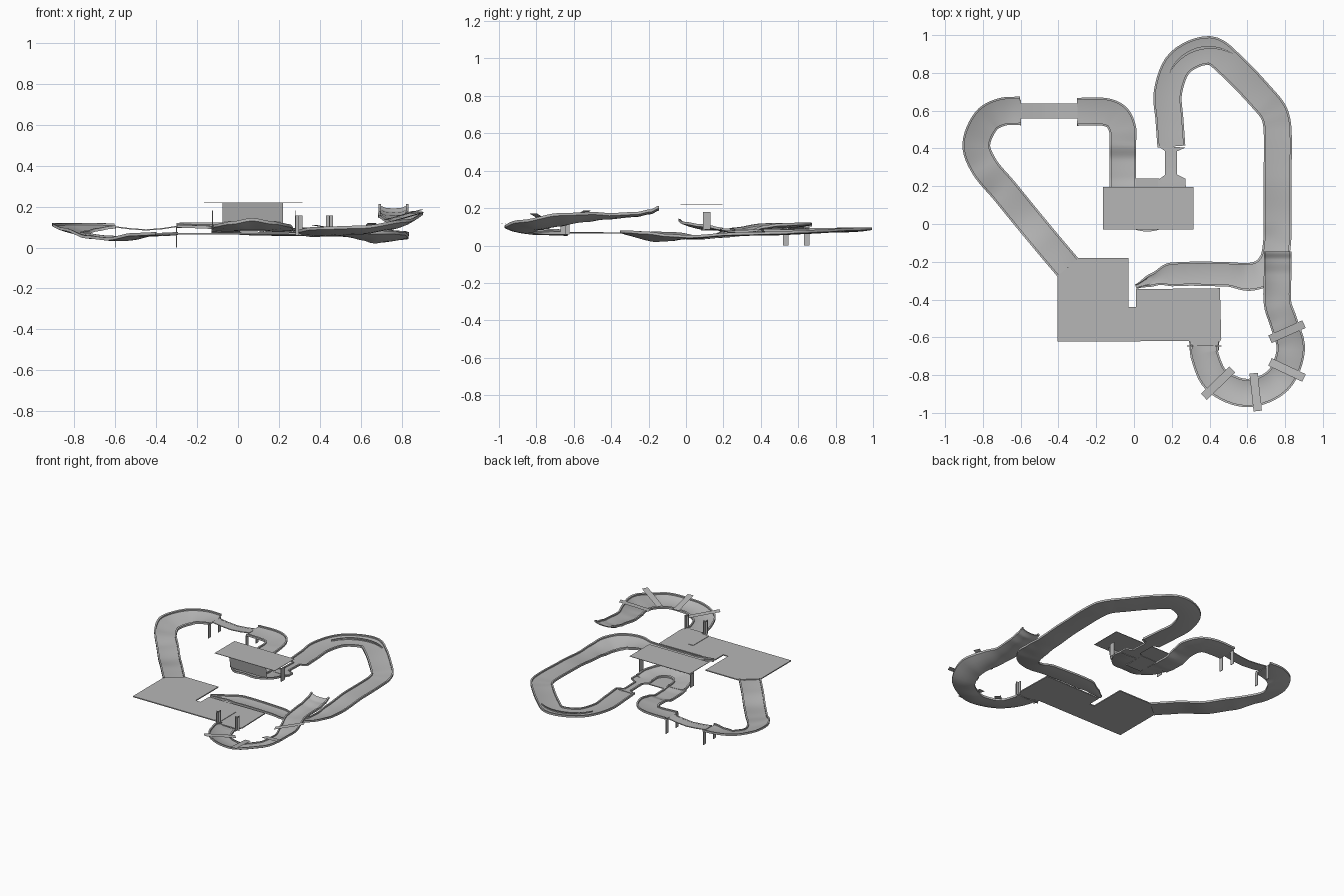
import bpy, bmesh, math
from mathutils import Vector

grey = bpy.data.materials.new("plain grey")
grey.diffuse_color = (0.47, 0.47, 0.47, 1)


def finish(name, bm, smooth=False):
    bmesh.ops.recalc_face_normals(bm, faces=bm.faces)
    me = bpy.data.meshes.new(name)
    bm.to_mesh(me)
    bm.free()
    me.materials.append(grey)
    ob = bpy.data.objects.new(name, me)
    bpy.context.collection.objects.link(ob)
    if smooth:
        bpy.ops.object.select_all(action='DESELECT')
        ob.select_set(True)
        bpy.context.view_layer.objects.active = ob
        bpy.ops.object.shade_smooth_by_angle(angle=math.radians(25))
    return ob


def box(name, x0, x1, y0, y1, z0, z1):
    bm = bmesh.new()
    bmesh.ops.create_cube(bm, size=1)
    for v in bm.verts:
        v.co = ((x0 + x1) / 2 + v.co.x * (x1 - x0),
                (y0 + y1) / 2 + v.co.y * (y1 - y0),
                (z0 + z1) / 2 + v.co.z * (z1 - z0))
    return finish(name, bm)


def resample(pts, sub):
    """Chord-length Hermite in plan, linear in height and width."""
    if sub == 1:
        return pts
    n = len(pts)
    P = [Vector(p[:2]) for p in pts]
    L = [(P[i + 1] - P[i]).length for i in range(n - 1)]
    M = []
    for i in range(n):
        a, b = max(i - 1, 0), min(i + 1, n - 1)
        M.append((P[b] - P[a]) / sum(L[a:b]))
    out = []
    for i in range(n - 1):
        for k in range(sub):
            t = k / sub
            h = t * t * (3 - 2 * t)
            q = (P[i] * (1 - h) + P[i + 1] * h
                 + M[i] * L[i] * (t ** 3 - 2 * t * t + t)
                 + M[i + 1] * L[i] * (t ** 3 - t * t))
            out.append((q.x, q.y) + tuple(
                pts[i][j] * (1 - h) + pts[i + 1][j] * h for j in (2, 3, 4)))
    return out + [pts[-1]]


def track(name, pts, sub=6, sag=0.004, lip=0.009, thick=0.005):
    """Points are x, y, left height, right height, width."""
    S = resample(pts, sub)
    bm = bmesh.new()
    rings = []
    for i, (x, y, zl, zr, w) in enumerate(S):
        a, b = S[max(i - 1, 0)], S[min(i + 1, len(S) - 1)]
        d = Vector((b[0] - a[0], b[1] - a[1])).normalized()
        h = w / 2
        e = h - min(0.011, w * 0.2)
        m = h * 0.5
        prof = [(-h, lip), (-e, lip), (-e, 0), (-m, -sag * .8), (0, -sag),
                (m, -sag * .8), (e, 0), (e, lip), (h, lip), (h, -thick),
                (m, -sag * .8 - thick), (0, -sag - thick),
                (-m, -sag * .8 - thick), (-h, -thick)]
        ring = []
        for u, dz in prof:
            f = (u + h) / w
            ring.append(bm.verts.new((x + d.y * u, y - d.x * u,
                                      zl * (1 - f) + zr * f + dz)))
        rings.append(ring)
    for r, s in zip(rings, rings[1:]):
        for j in range(len(r)):
            k = (j + 1) % len(r)
            bm.faces.new((r[j], r[k], s[k], s[j]))
    bm.faces.new(rings[0])
    bm.faces.new(rings[-1])
    return finish(name, bm, True)


# Flat start platform with slot
bm = bmesh.new()
outline = [(-.405, -.275), (-.293, -.18), (-.03, -.18), (-.03, -.44),
           (.01, -.44), (.01, -.345), (.455, -.34), (.462, -.61), (.44, -.645),
           (.30, -.645), (.29, -.62), (-.405, -.622)]
f = bm.faces.new([bm.verts.new((x, y, .063)) for x, y in outline])
r = bmesh.ops.extrude_face_region(bm, geom=[f])
for v in r["geom"]:
    if isinstance(v, bmesh.types.BMVert):
        v.co.z += .007
finish("start_platform", bm)
box("platform_strip", .25, .292, -.62, -.44, .07, .073)

# West track: diagonal dip, banked bend
track("west_track", [
    (-.35, -.23, .066, .066, .147), (-.46, -.10, .062, .062, .147),
    (-.58, .045, .040, .040, .147), (-.69, .18, .050, .050, .147),
    (-.792, .303, .088, .060, .147), (-.835, .42, .110, .064, .147),
    (-.782, .547, .112, .072, .149), (-.70, .593, .112, .085, .149),
    (-.60, .60, .108, .098, .149)])

# Sagging narrow bridge on four posts
track("narrow_bridge", [
    (-.60, .598, .103, .103, .078), (-.53, .598, .094, .094, .078),
    (-.45, .598, .088, .088, .078), (-.37, .598, .094, .094, .078),
    (-.30, .598, .105, .105, .078)], sub=2, sag=0, lip=0.001)
for x in (-.60, -.30):
    for y in (.518, .63):
        box("bridge_post", x - .002, x + .002, y, y + .03, 0, .1)

# North bend after the bridge, down to the pit bend
track("north_bend", [
    (-.30, .594, .112, .102, .148), (-.16, .594, .114, .098, .148),
    (-.093, .567, .114, .096, .148), (-.06, .50, .110, .096, .145),
    (-.06, .42, .098, .096, .14), (-.06, .34, .074, .074, .14),
    (-.06, .25, .076, .076, .14), (-.06, .18, .085, .085, .14)])

# Banked U-bend under the roof
track("pit_bend", [
    (-.06, .19, .086, .088, .13), (-.05, .11, .087, .105, .13),
    (.0, .045, .088, .118, .13), (.07, .025, .088, .135, .13),
    (.14, .045, .088, .118, .13), (.19, .11, .087, .105, .13),
    (.20, .19, .086, .088, .14)], sub=4)
box("pit_floor", .01, .135, .08, .24, .080, .086)

# Roof, leaning board and side pillars
box("roof", -.165, .315, -.03, .195, .217, .220)
bm = bmesh.new()
q = [bm.verts.new(c) for c in ((-.075, .022, .118), (.22, .022, .118),
                               (.22, .003, .217), (-.075, .003, .217))]
f = bm.faces.new(q)
bmesh.ops.solidify(bm, geom=[f], thickness=.003)
finish("leaning_board", bm)
for x in (-.125, .28):
    box("roof_pillar", x - .002, x + .002, .09, .132, .085, .18)

# Narrow neck leading to the east track
track("neck", [
    (.20, .19, .086, .086, .148), (.20, .235, .085, .085, .148),
    (.196, .262, .083, .083, .062), (.196, .385, .080, .080, .062),
    (.198, .41, .080, .080, .148)], sub=1, sag=0, lip=0.006)

# East track: top bend, long straight, banked corner, tapering end
track("east_track", [
    (.198, .41, .080, .080, .148), (.188, .55, .080, .077, .148),
    (.18, .70, .085, .074, .150), (.244, .855, .087, .075, .150),
    (.40, .919, .088, .077, .152), (.51, .843, .086, .076, .150),
    (.69, .655, .076, .068, .148), (.742, .585, .072, .064, .148),
    (.76, .50, .066, .062, .148), (.76, .25, .060, .060, .148),
    (.76, .02, .046, .042, .148), (.758, -.09, .052, .028, .148),
    (.74, -.19, .066, .024, .148), (.69, -.255, .072, .028, .148),
    (.61, -.28, .072, .040, .148), (.50, -.267, .066, .060, .130),
    (.20, -.267, .066, .066, .126), (.10, -.295, .068, .068, .07),
    (.01, -.332, .070, .070, .025)])

# Thin crescent ridge on the top bend
arc = []
for k in range(9):
    a = math.radians(155 - k * 12)
    w = .004 + .012 * math.sin(math.pi * k / 8)
    arc.append((.40 + .235 * math.cos(a), .70 + .235 * math.sin(a), .086, .084, w))
track("bend_ridge", arc, sub=2, sag=0, lip=.006, thick=.002)

# Raised launch ramp circling down to the platform
track("launch_loop", [
    (.76, -.145, .203, .203, .146), (.76, -.19, .184, .184, .146),
    (.76, -.27, .170, .168, .146), (.76, -.42, .164, .150, .146),
    (.792, -.52, .170, .130, .148), (.83, -.665, .165, .108, .150),
    (.763, -.828, .128, .090, .150), (.60, -.895, .098, .072, .150),
    (.437, -.828, .092, .064, .150), (.372, -.69, .080, .065, .148),
    (.375, -.635, .068, .068, .146)], sag=.012)


# Cross bars over the loop, tilted with the bank
def bar(x0, y0, z0, x1, y1, z1):
    a, b = Vector((x0, y0, z0)), Vector((x1, y1, z1))
    d = b - a
    side = Vector((-d.y, d.x, 0)).normalized() * .022
    bm = bmesh.new()
    vs = [bm.verts.new(p) for p in (a - side, b - side, b + side, a + side)]
    bmesh.ops.solidify(bm, geom=[bm.faces.new(vs)], thickness=.008)
    finish("cross_bar", bm)


bar(.72, -.61, .135, .90, -.53, .186)
bar(.72, -.73, .118, .90, -.815, .170)
bar(.633, -.79, .092, .655, -.99, .120)
bar(.52, -.77, .082, .37, -.915, .110)

# Crossed upright plates at the loop exit
for x in (.28, .43):
    box("exit_post_front", x, x + .034, -.648, -.644, .06, .157)
    box("exit_post_side", x + .015, x + .019, -.67, -.622, .06, .157)
